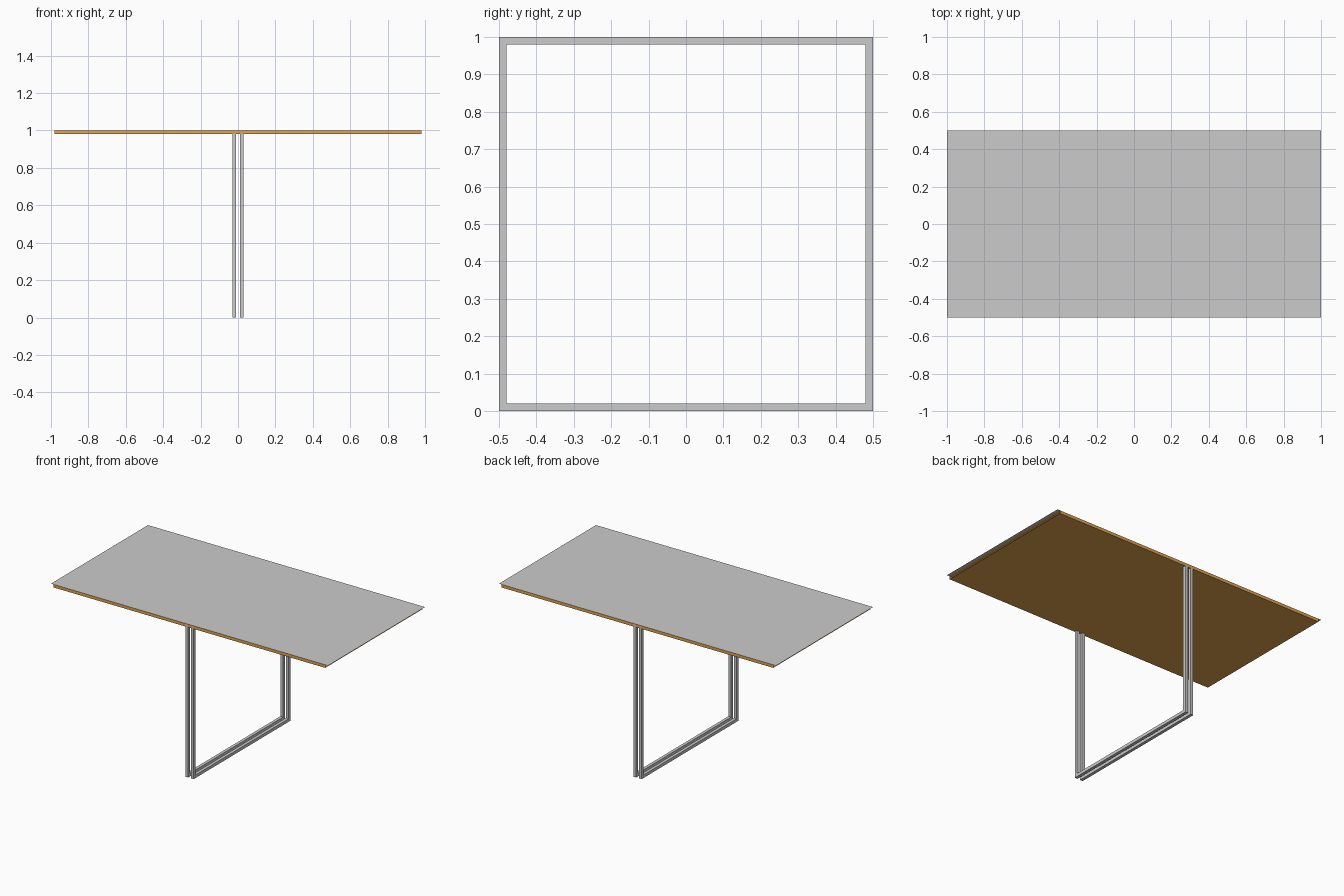
import bpy

if "Cube" in bpy.data.objects:
    bpy.data.objects.remove(bpy.data.objects["Cube"])

TOP, T = 1.0, 0.02       # table height and bar / panel thickness
HALF_X, HALF_Y = 1.0, 0.5
GAP = 0.000001           # the thin skin rests directly on the wood

wood = bpy.data.materials.new("wood")
wood.diffuse_color = (0.75, 0.36, 0.075, 1)
wood.use_nodes = True
wood.node_tree.nodes["Principled BSDF"].inputs["Base Color"].default_value = wood.diffuse_color


def add_mesh(name, verts, faces, material=None):
    mesh = bpy.data.meshes.new(name)
    mesh.from_pydata(verts, [], faces)
    mesh.update()
    obj = bpy.data.objects.new(name, mesh)
    bpy.context.collection.objects.link(obj)
    if material:
        mesh.materials.append(material)
    return obj


def rectangle(half_x, z):
    return [(-half_x, -HALF_Y, z), (half_x, -HALF_Y, z),
            (half_x, HALF_Y, z), (-half_x, HALF_Y, z)]


def square_frame(name, x0, x1):
    """Closed mitred square frame standing in the yz plane."""
    def loop(inset, x):
        y, lo, hi = HALF_Y - inset, inset, TOP - inset
        hi -= 0.0005 if inset == 0 else -0.0005   # top bar sits inside the panel
        return [(x, -y, lo), (x, y, lo), (x, y, hi), (x, -y, hi)]
    rings = [loop(0, x0), loop(0, x1), loop(T, x1), loop(T, x0)]
    verts = [v for ring in rings for v in ring]
    faces = []
    for r in range(4):
        s = (r + 1) % 4
        for i in range(4):
            j = (i + 1) % 4
            faces.append((s * 4 + j, s * 4 + i, r * 4 + i, r * 4 + j))
    return add_mesh(name, verts, faces)


# Grey top skin, overhanging the wood at both ends
add_mesh("top_skin", rectangle(HALF_X, TOP + GAP), [(0, 1, 2, 3)])

# Wooden panel, a flat sleeve open at both ends
add_mesh("wood_panel", rectangle(HALF_X - T, TOP - T) + rectangle(HALF_X - T, TOP),
         [(3, 2, 1, 0), (4, 5, 6, 7), (0, 1, 5, 4), (2, 3, 7, 6)], wood)

# Twin leg frames either side of the centre
square_frame("left_leg_frame", -0.03, -0.01)
square_frame("right_leg_frame", 0.01, 0.03)
